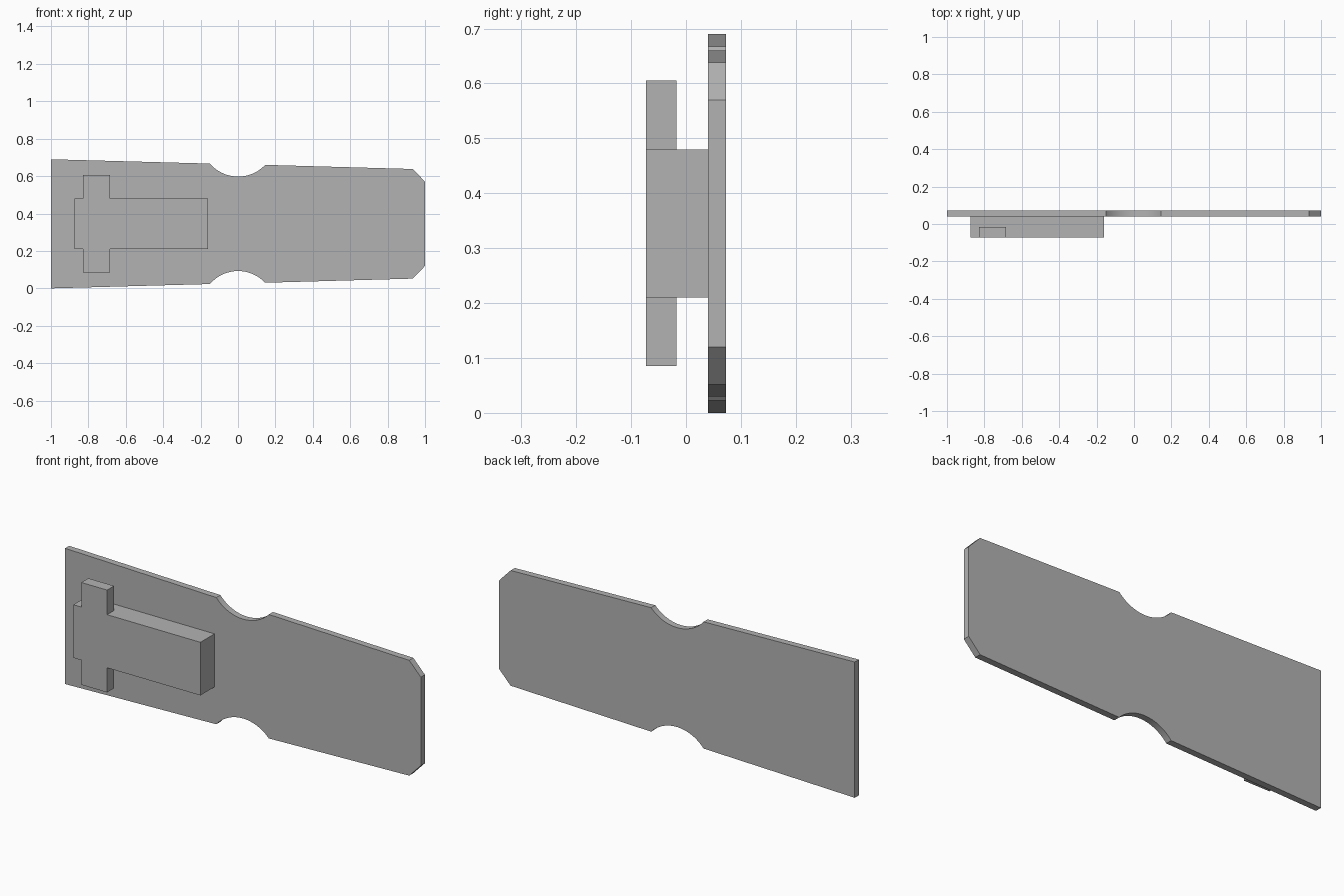
import bpy, bmesh, math
from mathutils import Vector

cube = bpy.data.objects.get("Cube")
if cube:
    bpy.data.objects.remove(cube, do_unlink=True)

MID_Z = 0.345
FRONT, BACK, PLATE_FRONT = -0.073, 0.073, 0.04

grey = bpy.data.materials.new("plain grey")
grey.use_nodes = True
colour = (0.45, 0.45, 0.45, 1)
grey.diffuse_color = colour
grey.node_tree.nodes["Principled BSDF"].inputs["Base Color"].default_value = colour


def extrude_profile(name, points, y0, y1):
    """Solid made from an (x, z) outline stretched from y0 to y1."""
    bm = bmesh.new()
    face = bm.faces.new([bm.verts.new((x, y0, z)) for x, z in points])
    moved = bmesh.ops.extrude_face_region(bm, geom=[face])["geom"]
    verts = [v for v in moved if isinstance(v, bmesh.types.BMVert)]
    bmesh.ops.translate(bm, verts=verts, vec=Vector((0, y1 - y0, 0)))
    bmesh.ops.recalc_face_normals(bm, faces=bm.faces)
    mesh = bpy.data.meshes.new(name)
    bm.to_mesh(mesh)
    bm.free()
    mesh.materials.append(grey)
    obj = bpy.data.objects.new(name, mesh)
    bpy.context.collection.objects.link(obj)
    return obj


def arc(start, end, sag, steps=24):
    """Circular arc from start to end, bulging downwards by sag."""
    a, b = Vector(start), Vector(end)
    half = (b - a).length / 2
    radius = (half * half + sag * sag) / (2 * sag)
    along = (b - a).normalized()
    up = Vector((-along.y, along.x))
    centre = (a + b) / 2 + up * (radius - sag)
    sweep = math.asin(half / radius)
    for i in range(steps + 1):
        t = sweep * (2 * i / steps - 1)
        yield tuple(centre + radius * (along * math.sin(t) - up * math.cos(t)))


# Tapered plate: upper edge with finger notch and clipped corner, then mirrored
upper = [(-1, 0.69), *arc((-0.15, 0.667), (0.145, 0.66), 0.066),
         (0.935, 0.638), (1, 0.57)]
lower = [(x, 2 * MID_Z - z) for x, z in reversed(upper)]
plate = extrude_profile("tapered_plate", upper + lower, PLATE_FRONT, BACK)

# Raised block on the front of the plate
left, right, half_height = -0.875, -0.16, 0.135
block = extrude_profile("raised_block", [
    (left, MID_Z - half_height), (right, MID_Z - half_height),
    (right, MID_Z + half_height), (left, MID_Z + half_height)],
    FRONT, PLATE_FRONT)

# Lugs standing out above and below the block, clear of the plate
for name, side in (("upper_lug", 1), ("lower_lug", -1)):
    near, far = MID_Z + side * half_height, MID_Z + side * 0.26
    extrude_profile(name, [(-0.83, near), (-0.685, near),
                           (-0.685, far), (-0.83, far)], FRONT, -0.017)

# Smooth the notch while keeping the plate edges crisp
bpy.ops.object.select_all(action="DESELECT")
plate.select_set(True)
bpy.context.view_layer.objects.active = plate
bpy.ops.object.shade_smooth_by_angle(angle=math.radians(20))
